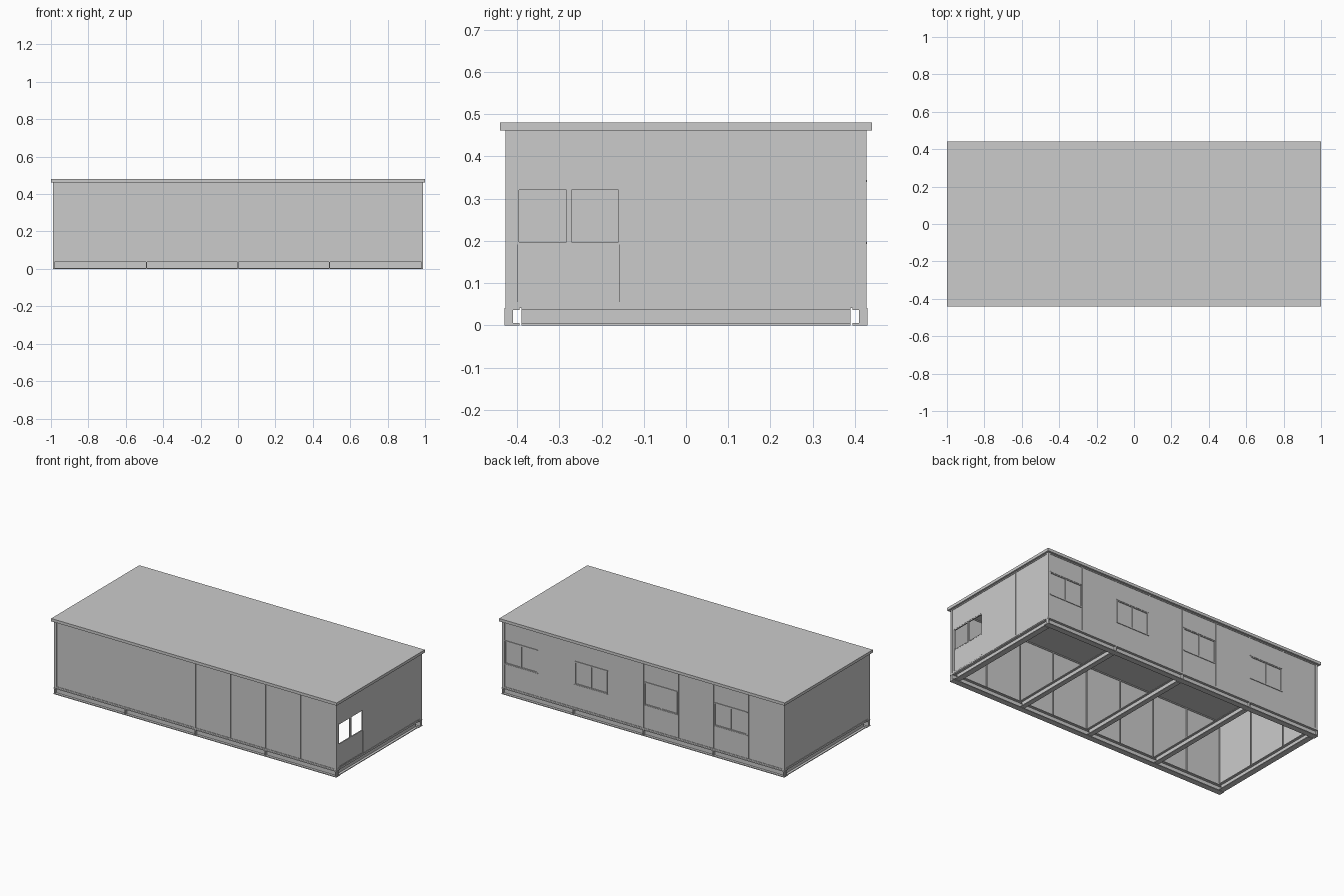
import bpy

if "Cube" in bpy.data.objects:
    bpy.data.objects.remove(bpy.data.objects["Cube"])

# Overall layout
HX, HY = 0.985, 0.425        # outer wall faces
Z0, Z1 = 0.042, 0.461        # wall bottom and top
T = 0.009                    # panel thickness
NX, NY = 8, 3                # panels along each side
WX, WY = 2 * (HX - 0.006) / NX, 2 * (HY - 0.006) / NY


def mesh_boxes(name, boxes):
    """One object made from boxes given as (x0, x1, y0, y1, z0, z1)."""
    verts, faces = [], []
    for x0, x1, y0, y1, z0, z1 in boxes:
        b = len(verts)
        verts += [(x, y, z) for z in (z0, z1) for x, y in
                  ((x0, y0), (x1, y0), (x1, y1), (x0, y1))]
        quads = [(3, 2, 1, 0), (4, 5, 6, 7)]
        quads += [(i, (i + 1) % 4, (i + 1) % 4 + 4, i + 4) for i in range(4)]
        faces += [tuple(b + i for i in q) for q in quads]
    me = bpy.data.meshes.new(name)
    me.from_pydata(verts, [], faces)
    ob = bpy.data.objects.new(name, me)
    bpy.context.collection.objects.link(ob)
    return ob


def wall_box(side, a0, a1, d0, d1, z0, z1):
    """Box on a wall: a runs along the wall, d is the depth inward from its face."""
    if side in ("left", "right"):
        s = 1 if side == "right" else -1
        p = sorted((s * (HX - d0), s * (HX - d1)))
        return (p[0], p[1], a0, a1, z0, z1)
    s = 1 if side == "back" else -1
    p = sorted((s * (HY - d0), s * (HY - d1)))
    return (a0, a1, p[0], p[1], z0, z1)


def panel_with_hole(side, a0, a1, h0, h1, hz0, hz1):
    """Wall panel split around a rectangular opening."""
    return [wall_box(side, *s[:2], 0, T, *s[2:]) for s in
            ((a0, h0, Z0, Z1), (h1, a1, Z0, Z1), (h0, h1, Z0, hz0), (h0, h1, hz1, Z1))]


def frame(side, a0, a1, z0, z1, w, d0, d1):
    """Rectangular rim of width w."""
    return [wall_box(side, *s[:2], d0, d1, *s[2:]) for s in
            ((a0, a0 + w, z0, z1), (a1 - w, a1, z0, z1),
             (a0 + w, a1 - w, z0, z0 + w), (a0 + w, a1 - w, z1 - w, z1))]


def i_beam(axis, pos, length, w=0.036, h=0.041, t=0.005):
    """Steel beam along an axis, standing on z = 0."""
    out = []
    for half, z0, z1 in ((w / 2, 0, t), (t / 2, t, h - t), (w / 2, h - t, h)):
        if axis == "x":
            out.append((-length, length, pos - half, pos + half, z0, z1))
        else:
            out.append((pos - half, pos + half, -length, length, z0, z1))
    return out


# Base: two long beams, end beams and three cross beams
mesh_boxes("long_base_beams", i_beam("x", -0.412, 0.99) + i_beam("x", 0.412, 0.99))
mesh_boxes("end_base_beams", i_beam("y", -0.968, 0.39) + i_beam("y", 0.968, 0.39))
mesh_boxes("cross_base_beams", [b for x in (-0.49, 0, 0.49) for b in i_beam("y", x, 0.39, 0.03)])
# stiffener plates where the cross beams meet the long beams
mesh_boxes("beam_stiffeners", [(x - 0.003, x + 0.003, min(s * 0.414, s * 0.43), max(s * 0.414, s * 0.43), 0.005, 0.036)
                               for x in (-0.985, -0.49, 0, 0.49, 0.985) for s in (-1, 1)])

# Plain walls
mesh_boxes("front_wall", [wall_box("front", -HX + T, HX - T, 0, T, Z0, Z1)])
mesh_boxes("left_wall", [wall_box("left", -HY, HY, 0, T, Z0, Z1)])

# Back wall: a window in every second panel, starting from the right end
panels, frames, panes, rails = [], [], [], []
for i in range(NX):
    a0 = -HX + T if i == 0 else -HX + 0.006 + i * WX
    a1 = HX - T if i == NX - 1 else -HX + 0.006 + (i + 1) * WX
    if i % 2 == 0:
        panels.append(wall_box("back", a0, a1, 0, T, Z0, Z1))
        continue
    c = -HX + 0.006 + (i + 0.5) * WX
    w0, w1, wz0, wz1 = c - 0.114, c + 0.114, 0.197, 0.340
    panels += panel_with_hole("back", a0, a1, w0, w1, wz0, wz1)
    frames += frame("back", w0, w1, wz0, wz1, 0.005, -0.002, T + 0.001)
    frames.append(wall_box("back", c - 0.003, c + 0.003, -0.001, T, wz0, wz1))
    panes.append(wall_box("back", w0, w1, 0.003, 0.005, wz0, wz1))
    for z in (wz0 - 0.004, wz1):
        rails.append(wall_box("back", w0 - 0.003, w1 + 0.003, -0.004, T + 0.001, z, z + 0.004))
mesh_boxes("back_wall", panels)
mesh_boxes("window_frames", frames)
mesh_boxes("window_panes", panes)
mesh_boxes("window_rails", rails)

# Right wall with a double door whose upper halves are open
d0, d1, dz0, dz1 = -0.400, -0.155, 0.055, 0.326
mesh_boxes("right_wall", panel_with_hole("right", -HY, HY, d0, d1, dz0, dz1))
leaves = [wall_box("right", d0, d1, 0.002, 0.007, dz0, 0.195)]
mid = (d0 + d1) / 2
for a0, a1 in ((d0, mid - 0.0008), (mid + 0.0008, d1)):
    leaves += frame("right", a0, a1, 0.192, dz1, 0.005, 0.001, 0.008)
leaves.append(wall_box("right", mid - 0.0015, mid + 0.0015, 0.001, 0.008, dz0, dz1))
mesh_boxes("double_door", leaves)
mesh_boxes("door_jambs", [wall_box("right", a - 0.002, a + 0.002, -0.002, T + 0.001, dz0, dz1 + 0.003)
                          for a in (d0, d1)])

# Joint posts between panels, visible inside and out
posts = []
for side in ("front", "back"):
    for i in range(1, NX):
        a = -HX + 0.006 + i * WX
        posts.append(wall_box(side, a - 0.003, a + 0.003, -0.002, T + 0.006, Z0, Z1))
for side in ("left", "right"):
    for i in range(1, NY):
        a = -HY + 0.006 + i * WY
        posts.append(wall_box(side, a - 0.003, a + 0.003, -0.002, T + 0.006, Z0, Z1))
mesh_boxes("joint_posts", posts)

# Corner posts
mesh_boxes("corner_posts", [(min(sx * 0.972, sx * 0.988), max(sx * 0.972, sx * 0.988),
                             min(sy * 0.412, sy * 0.428), max(sy * 0.412, sy * 0.428), 0.041, Z1)
                            for sx in (-1, 1) for sy in (-1, 1)])

# Bottom and top tracks around the walls
tracks = []
for side, half in (("front", HX), ("back", HX), ("left", HY), ("right", HY)):
    for z0, z1 in ((0.041, 0.050), (0.456, 0.462)):
        tracks.append(wall_box(side, -half - 0.003, half + 0.003, -0.003, T + 0.004, z0, z1))
mesh_boxes("wall_tracks", tracks)

# Flat overhanging roof
mesh_boxes("roof", [(-1, 1, -0.441, 0.441, 0.462, 0.48)])
